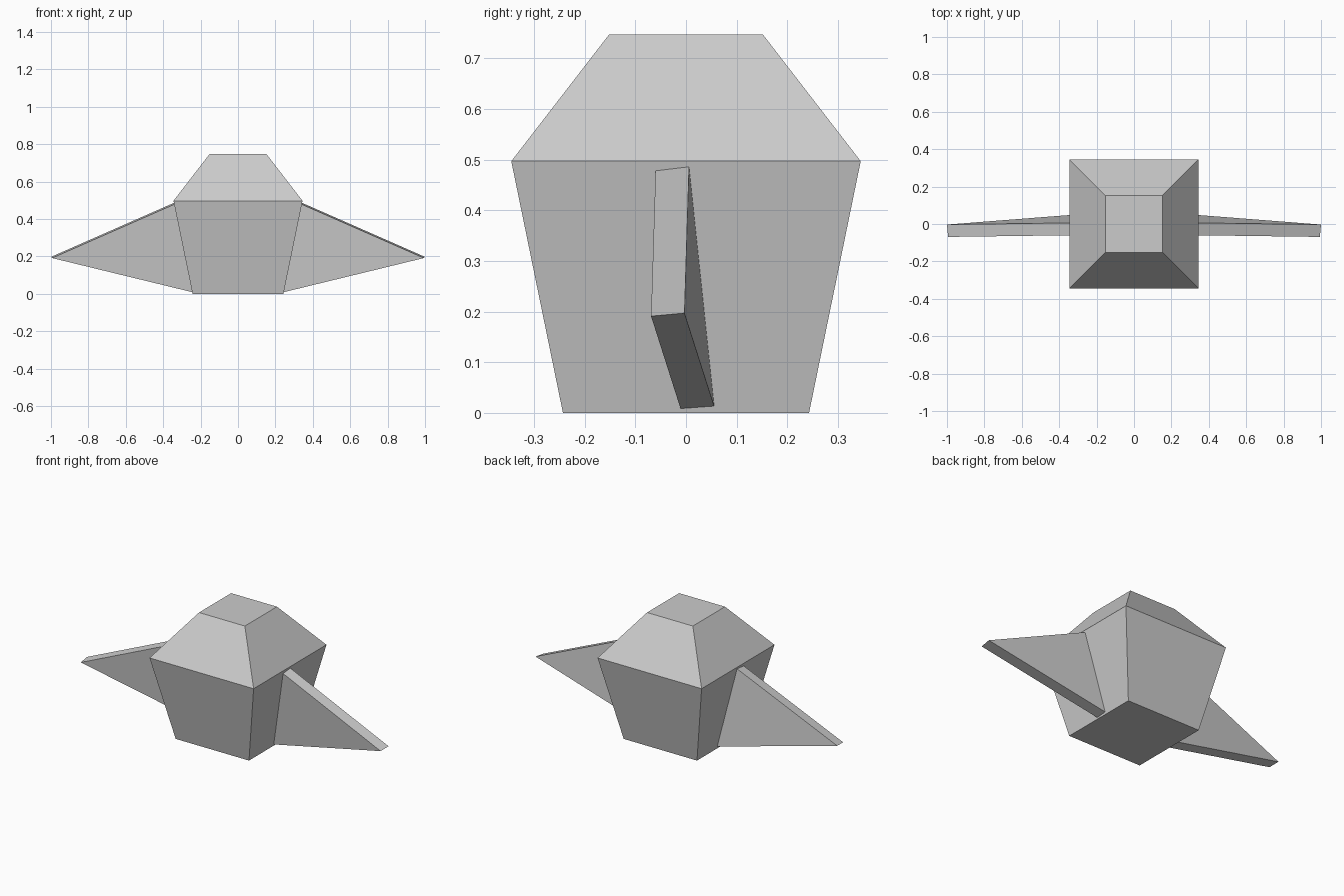
import bpy
from mathutils import Vector

if "Cube" in bpy.data.objects:
    bpy.data.objects.remove(bpy.data.objects["Cube"])


def add_mesh(name, verts, faces):
    mesh = bpy.data.meshes.new(name)
    mesh.from_pydata(verts, [], faces)
    mesh.update()
    obj = bpy.data.objects.new(name, mesh)
    bpy.context.collection.objects.link(obj)
    return obj


# Body: three stacked square sections (half width, height)
sections = [(0.243, 0.0), (0.345, 0.497), (0.152, 0.747)]
verts = [(sx * h, sy * h, z) for h, z in sections
         for sx, sy in ((-1, -1), (1, -1), (1, 1), (-1, 1))]
faces = [(3, 2, 1, 0), (8, 9, 10, 11)]
for r in (0, 4):
    for i in range(4):
        j = (i + 1) % 4
        faces.append((r + i, r + j, r + 4 + j, r + 4 + i))
add_mesh("body", verts, faces)

# Wings: tilted triangular slabs, mirrored left and right
back = [Vector(p) for p in ((1.0, -0.003, 0.197),
                            (0.338, 0.006, 0.488),
                            (0.24, 0.056, 0.012))]
thickness = Vector((-0.006, -0.066, -0.006))
for name, side in (("right_wing", 1), ("left_wing", -1)):
    pts = [(p.x * side, p.y, p.z) for p in back + [b + thickness for b in back]]
    wing_faces = [(2, 1, 0), (3, 4, 5), (0, 1, 4, 3), (1, 2, 5, 4), (2, 0, 3, 5)]
    if side > 0:
        wing_faces = [f[::-1] for f in wing_faces]
    wing = add_mesh(name, pts, wing_faces)
    # Consistent outward normals
    import bmesh
    bm = bmesh.new()
    bm.from_mesh(wing.data)
    bmesh.ops.recalc_face_normals(bm, faces=bm.faces)
    bm.to_mesh(wing.data)
    bm.free()
